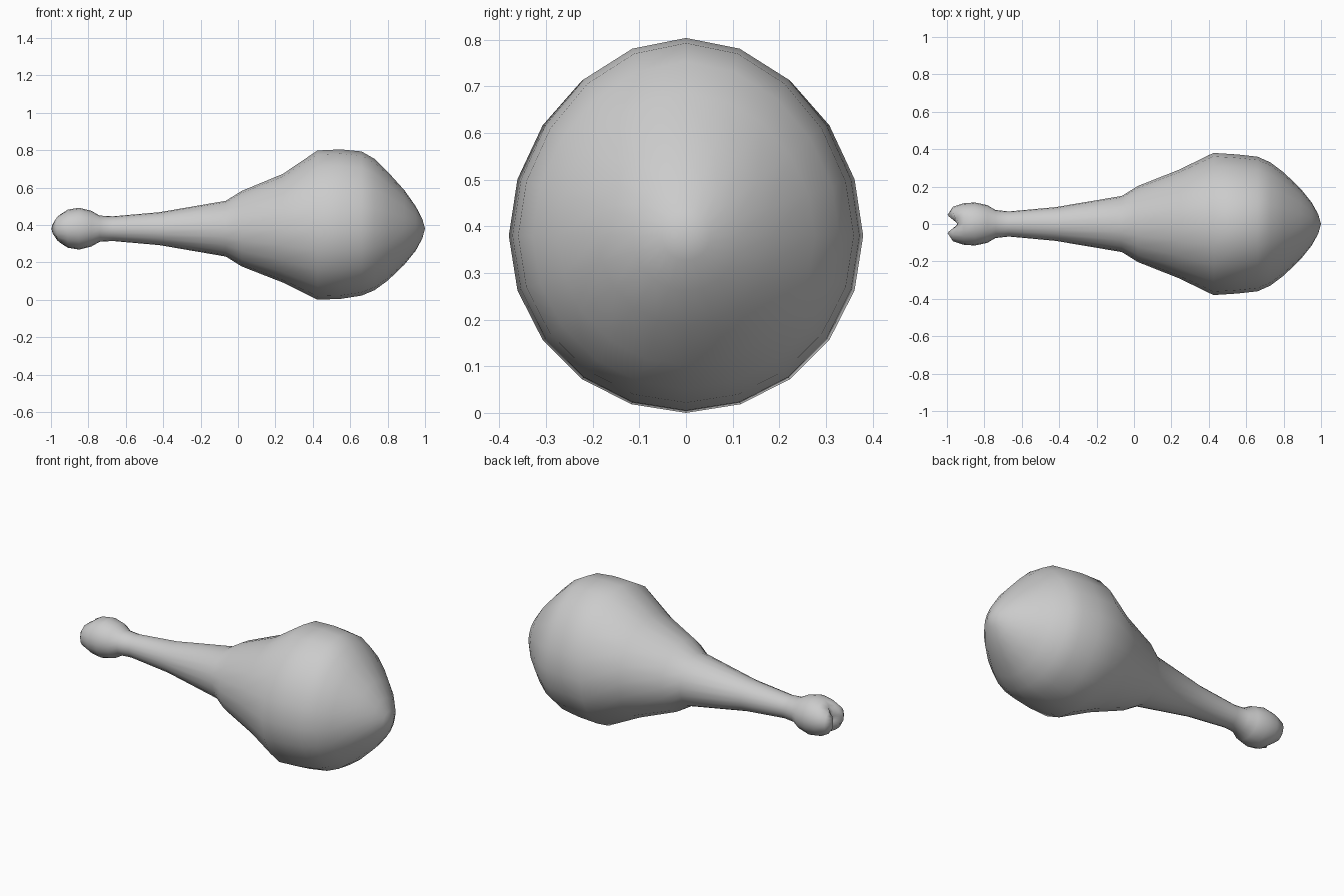
import bpy, bmesh, math

if "Cube" in bpy.data.objects:
    bpy.data.objects.remove(bpy.data.objects["Cube"])

N = 20       # sides around the leg
ZC = 0.387   # height of the long axis

# Stations along the leg: x, half width, rise above axis, drop below axis
STATIONS = [
    (-0.975, .020, .025, .025), (-1.0, .050, .045, .045),
    (-0.968, .092, .077, .077), (-0.91, .111, .102, .102),
    (-0.85, .115, .112, .112), (-0.785, .101, .096, .096),
    (-0.74, .075, .070, .070), (-0.67, .067, .066, .066),
    (-0.42, .090, .088, .088), (-0.065, .150, .149, .149),
    (0.02, .203, .202, .202), (0.24, .290, .293, .288),
    (0.425, .380, .418, .380), (0.55, .372, .424, .375),
    (0.66, .360, .413, .358), (0.73, .329, .373, .329),
    (0.80, .276, .305, .278), (0.89, .190, .205, .192),
    (0.95, .115, .120, .118), (0.985, .052, .053, .053),
]


def cleft(x, y):
    """Pull the middle of the knuckle end inwards to split it into two lobes."""
    depth = {-0.975: .03, -1.0: .06, -0.968: .035}.get(x, 0)
    return x + depth * math.exp(-(y / .03) ** 2)


# Drumstick: one skin lofted through the stations
bm = bmesh.new()
rings = []
for x, w, up, down in STATIONS:
    ring = []
    for i in range(N):
        a = 2 * math.pi * i / N
        y, s = w * math.sin(a), math.cos(a)
        # the upper bulge narrows towards its top
        z = ZC + s * (min(up, down) + max(up - down, 0) * max(s, 0))
        if s < 0:
            z = ZC + s * down
        ring.append(bm.verts.new((cleft(x, y), y, z)))
    rings.append(ring)
for r0, r1 in zip(rings, rings[1:]):
    for i in range(N):
        j = (i + 1) % N
        bm.faces.new((r0[i], r0[j], r1[j], r1[i]))

# Close both ends with fans
for ring, x in ((rings[0], -0.935), (rings[-1], 1.0)):
    tip = bm.verts.new((x, 0, ZC))
    for i in range(N):
        bm.faces.new((ring[i], ring[(i + 1) % N], tip))

bmesh.ops.recalc_face_normals(bm, faces=bm.faces)
for f in bm.faces:
    f.smooth = True
mesh = bpy.data.meshes.new("drumstick")
bm.to_mesh(mesh)
bm.free()
obj = bpy.data.objects.new("drumstick", mesh)
bpy.context.collection.objects.link(obj)
# Rest the meat on the ground
obj.location.z = -min(v.co.z for v in mesh.vertices)
